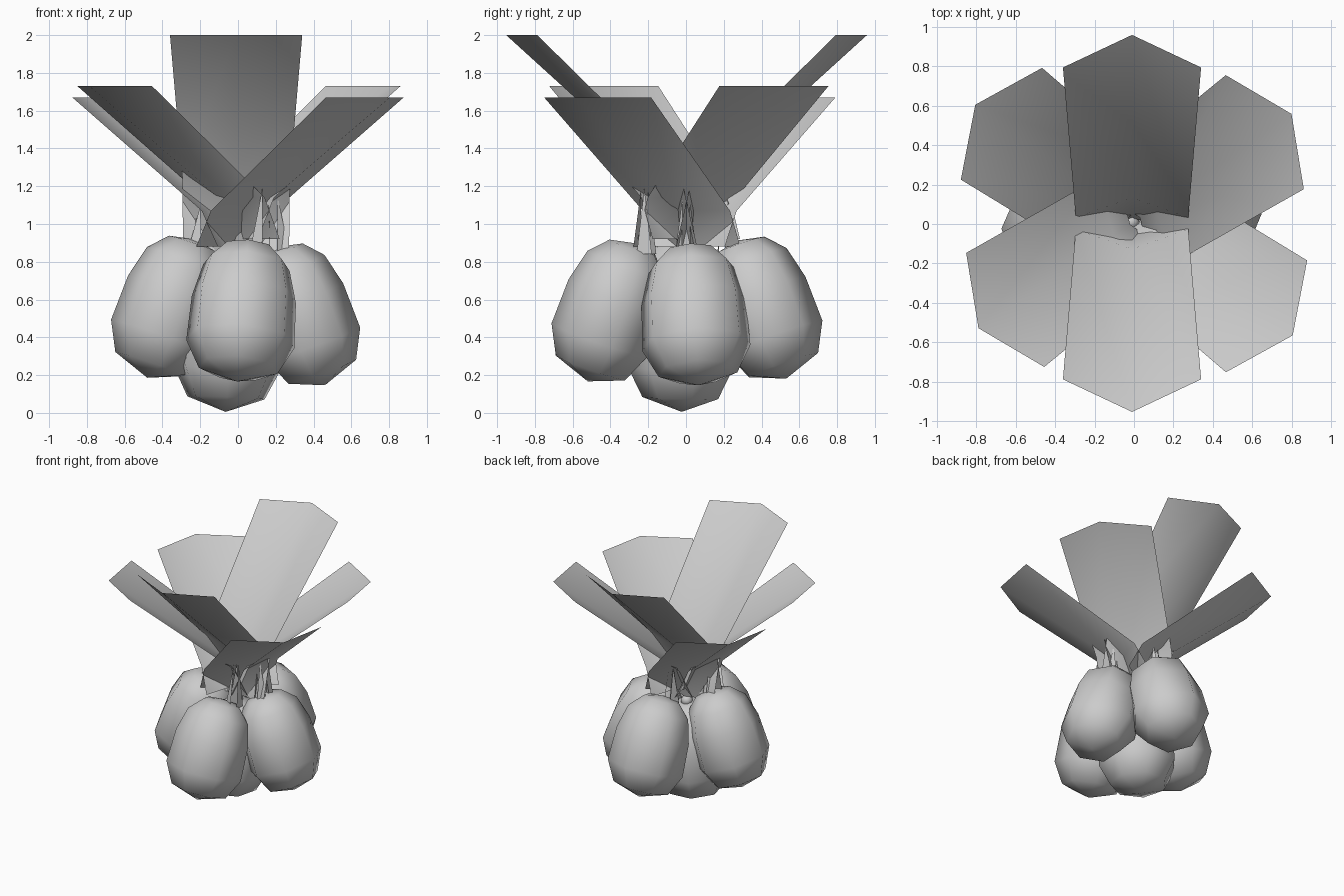
import bpy, bmesh, math
from mathutils import Vector, Matrix

if "Cube" in bpy.data.objects:
    bpy.data.objects.remove(bpy.data.objects["Cube"])


def make_object(name, bm, smooth):
    bmesh.ops.recalc_face_normals(bm, faces=bm.faces[:])
    for f in bm.faces:
        f.smooth = smooth
    me = bpy.data.meshes.new(name)
    bm.to_mesh(me)
    bm.free()
    ob = bpy.data.objects.new(name, me)
    bpy.context.collection.objects.link(ob)
    return ob


def fruit(name, center, lean, turn, wide):
    # low-poly egg, top leaning along "lean"; wide = (x, y) stretch
    profile = [(.2, -.315), (.275, -.16), (.265, .09), (.22, .265), (.13, .36)]
    n = 7
    bm = bmesh.new()
    rings = []
    for r, z in profile:
        rings.append([bm.verts.new((wide[0] * r * math.cos(turn + i * math.tau / n),
                                    wide[1] * r * math.sin(turn + i * math.tau / n), z)) for i in range(n)])
    for a, b in zip(rings, rings[1:]):
        for i in range(n):
            j = (i + 1) % n
            bm.faces.new((a[i], a[j], b[j], b[i]))
    for ring, z in ((rings[0], -.39), (rings[-1], .385)):
        pole = bm.verts.new((0, 0, z))
        for i in range(n):
            bm.faces.new((ring[i], ring[(i + 1) % n], pole))
    axis = Vector((lean[0], lean[1], 1)).normalized()
    rot = Vector((0, 0, 1)).rotation_difference(axis).to_matrix().to_4x4()
    bm.transform(Matrix.Translation(center) @ rot)
    make_object(name, bm, True)


def sepals(name, base, tip):
    # narrow pointed blades rising from the fruit's top
    bm = bmesh.new()
    base, tip = Vector(base), Vector(tip)
    for k in range(3):
        a = k * math.tau / 3 + math.atan2(base.y, base.x) + math.pi
        out = Vector((math.cos(a), math.sin(a), 0))
        side = Vector((-out.y, out.x, 0))
        v = [bm.verts.new(p) for p in (base + out * .05 - side * .04, base + out * .05 + side * .04,
                                       tip + out * .02)]
        bm.faces.new(v)
    make_object(name, bm, False)


def leaf(name, angle, end, ridge_end, end_z, mid_z, low_z, offset):
    # folded sheet: base, bend and end sections, each a horizontal V
    a = math.radians(angle)
    d = Vector((math.cos(a), math.sin(a), 0))
    p = Vector((-d.y, d.x, 0))
    sections = [(-.07, .03, .28, low_z), (.03, .13, .285, mid_z), (end, ridge_end, .35, end_z)]
    bm = bmesh.new()
    rows = []
    for edge, ridge, half, z in sections:
        up = Vector((offset[0], offset[1], z))
        rows.append([bm.verts.new(q + up) for q in (d * edge - p * half, d * ridge, d * edge + p * half)])
    for lo, hi in zip(rows, rows[1:]):
        for i in range(2):
            bm.faces.new((lo[i], lo[i + 1], hi[i + 1], hi[i]))
    make_object(name, bm, True)


# fruits: four leaning inward around one hanging lower in the middle
fruit("front_fruit", (.025, -.395, .535), (.08, .34), -math.pi / 2, (1.07, 1.02))
fruit("right_fruit", (.335, .045, .515), (-.34, -.06), 0, (1.0, 1.07))
fruit("back_fruit", (.03, .405, .55), (-.05, -.34), math.pi / 2, (1.07, 1.02))
fruit("left_fruit", (-.355, -.02, .555), (.34, .04), math.pi, (1.02, 1.05))
fruit("middle_fruit", (-.05, -.015, .395), (.04, .02), .25, (1.05, 1.05))

# sepals on the outer fruits
sepals("front_sepals", (.12, -.22, .84), (.14, -.22, 1.19))
sepals("right_sepals", (.22, 0, .8), (.2, 0, 1.15))
sepals("back_sepals", (-.02, .22, .85), (-.02, .21, 1.13))
sepals("left_sepals", (-.21, -.02, .85), (-.19, -.02, 1.1))

# small stem bud on the middle fruit
bm = bmesh.new()
bmesh.ops.create_uvsphere(bm, u_segments=8, v_segments=5, radius=.045,
                          matrix=Matrix.Translation((-.015, .01, .78)))
make_object("stem_bud", bm, True)

# leaves: three shapes, each repeated half a turn round
for half, label in ((0, "front"), (180, "back")):
    leaf(label + "_tall_leaf", -90 + half, .79, .955, 2.0, 1.25, .82, (-.01, .003))
    leaf(label + "_low_leaf", -36 + half, .83, .994, 1.67, 1.07, .88, (0, .02))
    leaf(label + "_middle_leaf", 214.4 + half, .797, .961, 1.73, 1.14, .92, (.005, .015))
